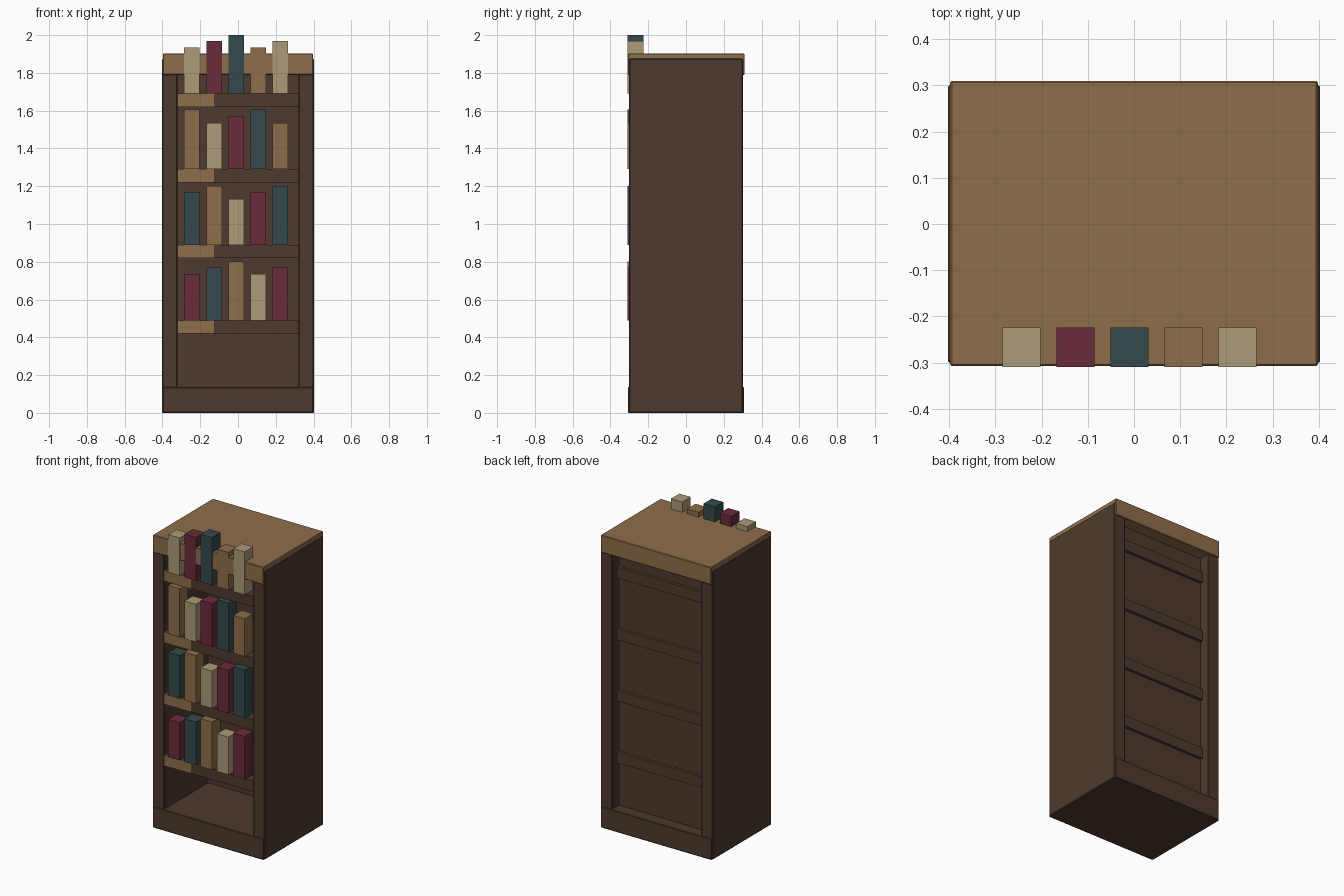
import bpy

if "Cube" in bpy.data.objects:
    bpy.data.objects.remove(bpy.data.objects["Cube"])


def material(name, hex_code):
    """Flat material from an sRGB hex colour."""
    lin = []
    for i in (0, 2, 4):
        c = int(hex_code[i:i + 2], 16) / 255
        lin.append(c / 12.92 if c <= 0.04045 else ((c + 0.055) / 1.055) ** 2.4)
    m = bpy.data.materials.new(name)
    m.diffuse_color = (*lin, 1)
    m.use_nodes = True
    m.node_tree.nodes["Principled BSDF"].inputs["Base Color"].default_value = m.diffuse_color
    return m


walnut = material("dark walnut", "4e3a2e")
oak = material("light oak", "8f6f4b")
maroon = material("maroon", "6a2b3b")
teal = material("dark teal", "344a4b")
cream = material("cream", "ac9b78")


def box(name, x, y, z, mat, bevel=0):
    """Box from (min, max) ranges, with an optional small chamfer."""
    bpy.ops.mesh.primitive_cube_add(
        size=1, location=[(r[0] + r[1]) / 2 for r in (x, y, z)])
    ob = bpy.context.object
    ob.name = name
    ob.scale = [r[1] - r[0] for r in (x, y, z)]
    bpy.ops.object.transform_apply(location=False, rotation=False, scale=True)
    ob.data.materials.append(mat)
    if bevel:
        mod = ob.modifiers.new("chamfer", "BEVEL")
        mod.width = bevel
        mod.segments = 1
    return ob


# Carcass: two side walls, base, crown and recessed back panel
box("left_side", (-0.403, -0.32), (-0.302, 0.302), (0, 1.875), walnut, 0.005)
box("right_side", (0.32, 0.403), (-0.302, 0.302), (0, 1.875), walnut, 0.005)
box("base", (-0.398, 0.398), (-0.308, 0.308), (0, 0.137), walnut, 0.004)
box("crown", (-0.398, 0.398), (-0.308, 0.31), (1.79, 1.903), oak, 0.004)
box("back_panel", (-0.325, 0.325), (0.15, 0.23), (0.13, 1.80), walnut)

# Shelves with a light strip on the left of each front edge, and their books
rows = [
    (0.49, [(maroon, 0.245), (teal, 0.28), (oak, 0.312), (cream, 0.245), (maroon, 0.28)]),
    (0.89, [(teal, 0.28), (oak, 0.312), (cream, 0.243), (maroon, 0.28), (teal, 0.312)]),
    (1.29, [(oak, 0.315), (cream, 0.245), (maroon, 0.28), (teal, 0.315), (oak, 0.245)]),
    (1.69, [(cream, 0.245), (maroon, 0.28), (teal, 0.31), (oak, 0.245), (cream, 0.28)]),
]
for r, (z, books) in enumerate(rows, 1):
    box(f"shelf_{r}", (-0.322, 0.322), (-0.298, 0.25), (z - 0.07, z), walnut)
    box(f"shelf_strip_{r}", (-0.32, -0.128), (-0.301, -0.297), (z - 0.07, z), oak)
    for b, (mat, height) in enumerate(books):
        x = -0.244 + 0.117 * b
        box(f"book_{r}_{b + 1}", (x - 0.041, x + 0.041),
            (-0.31, -0.224), (z, z + height), mat)
